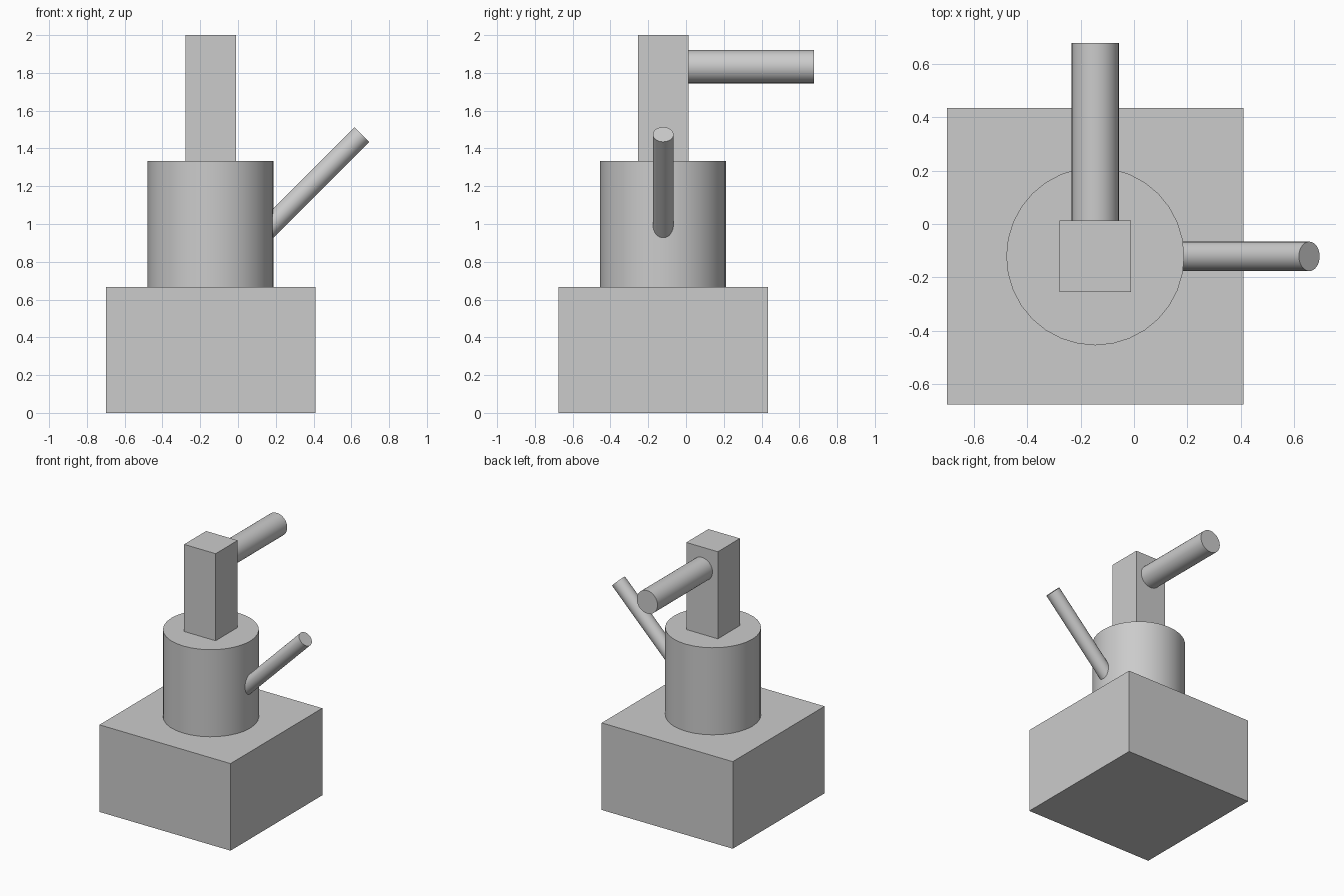
import bpy
import math
from mathutils import Vector

if "Cube" in bpy.data.objects:
    bpy.data.objects.remove(bpy.data.objects["Cube"], do_unlink=True)

# One plain grey for everything
grey = bpy.data.materials.new("light_grey")
grey.use_nodes = True
colour = (0.6, 0.6, 0.6, 1)
grey.diffuse_color = colour
grey.node_tree.nodes["Principled BSDF"].inputs["Base Color"].default_value = colour

CX, CY = -0.145, -0.121   # shared vertical axis
LEVEL = 2 / 3             # height of each of the three tiers


def finish(name):
    obj = bpy.context.object
    obj.name = name
    obj.data.materials.append(grey)
    return obj


def block(name, width, z_bottom):
    bpy.ops.mesh.primitive_cube_add(size=1, location=(CX, CY, z_bottom + LEVEL / 2))
    obj = finish(name)
    obj.scale = (width, width, LEVEL)
    bpy.ops.object.transform_apply(location=False, rotation=False, scale=True)


def rod(name, radius, start, end):
    start, end = Vector(start), Vector(end)
    axis = end - start
    bpy.ops.mesh.primitive_cylinder_add(
        vertices=32, radius=radius, depth=axis.length, location=(start + end) / 2,
        rotation=axis.to_track_quat('Z', 'Y').to_euler())
    finish(name)
    bpy.ops.object.shade_smooth_by_angle(angle=math.radians(30))


# Three stacked tiers
block("base_block", 1.11, 0)
rod("drum", 0.333, (CX, CY, LEVEL), (CX, CY, 2 * LEVEL))
block("column", 0.267, 2 * LEVEL)

# Horizontal arm out of the column's back
rod("rear_arm", 0.088, (CX, CY + 0.13, 1.833), (CX, 0.677, 1.833))

# Slanted handle rising from the drum's left side
rod("side_handle", 0.055, (0.1, CY, 0.918), (0.656, CY, 1.474))
